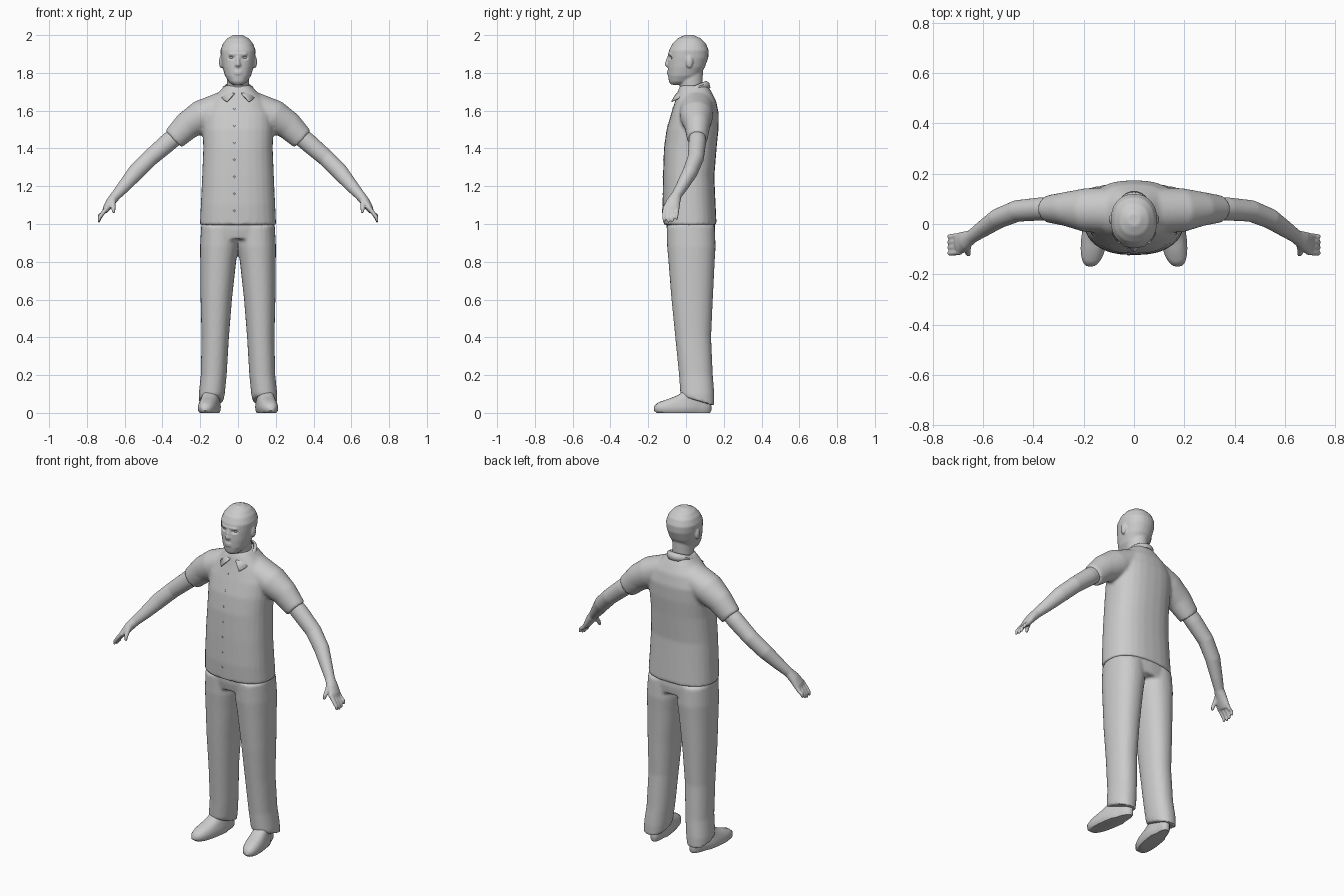
import bpy, bmesh, math
from mathutils import Vector, Matrix

if "Cube" in bpy.data.objects:
    bpy.data.objects.remove(bpy.data.objects["Cube"], do_unlink=True)

grey = bpy.data.materials.new("plain grey")
grey.use_nodes = True
grey.diffuse_color = (0.6, 0.6, 0.6, 1)
grey.node_tree.nodes["Principled BSDF"].inputs["Base Color"].default_value = (0.6, 0.6, 0.6, 1)

SIDES = 28


def superpoint(index, power):
    """Unit superellipse point number index."""
    angle = math.tau * index / SIDES
    c, s = math.cos(angle), math.sin(angle)
    return (math.copysign(abs(c) ** (2 / power), c),
            math.copysign(abs(s) ** (2 / power), s))


def flat_ring(z, front, back, left, right, power=2.0):
    """Level cross-section given by its four extents."""
    ring = []
    for i in range(SIDES):
        c, s = superpoint(i, power)
        ring.append(Vector(((left + right) / 2 + c * (right - left) / 2,
                            (front + back) / 2 + s * (back - front) / 2, z)))
    return ring


def skin(bm, rings):
    """Joins cross-sections into a closed solid."""
    rows = [[bm.verts.new(p) for p in ring] for ring in rings]
    for low, high in zip(rows, rows[1:]):
        for i in range(SIDES):
            j = (i + 1) % SIDES
            bm.faces.new((low[i], low[j], high[j], high[i]))
    bm.faces.new(rows[0])
    bm.faces.new(rows[-1])


def column(bm, table, power=2.0):
    """Symmetric body column from rows of height, front, back, half width."""
    skin(bm, [flat_ring(z, f, b, -w, w, power) for z, f, b, w in table])


def limb(bm, table, side):
    """Tube along a path from rows of x, y, z, depth radius, thickness radius."""
    points = [Vector((side * row[0], row[1], row[2])) for row in table]
    rings = []
    for k, row in enumerate(table):
        along = points[min(k + 1, len(points) - 1)] - points[max(k - 1, 0)]
        along.normalize()
        u = Vector((0, 1, 0))
        u = (u - along * along.y).normalized()
        v = along.cross(u)
        rings.append([points[k] + u * row[3] * c + v * row[4] * s
                      for c, s in (superpoint(i, 2) for i in range(SIDES))])
    skin(bm, rings)


def ball(bm, centre, size):
    matrix = Matrix.Translation(centre) @ Matrix.Diagonal((*size, 1))
    bmesh.ops.create_uvsphere(bm, u_segments=16, v_segments=10, radius=1, matrix=matrix)


def finish(bm, name, voxel=0, repeat=0, sharp=50):
    """Makes the object; a voxel size fuses its overlapping solids."""
    bmesh.ops.recalc_face_normals(bm, faces=bm.faces)
    mesh = bpy.data.meshes.new(name)
    bm.to_mesh(mesh)
    bm.free()
    obj = bpy.data.objects.new(name, mesh)
    bpy.context.collection.objects.link(obj)
    if voxel:
        remesh = obj.modifiers.new("fuse", "REMESH")
        remesh.mode = "VOXEL"
        remesh.voxel_size = voxel
        soften = obj.modifiers.new("soften", "SMOOTH")
        soften.iterations = repeat
        graph = bpy.context.evaluated_depsgraph_get()
        obj.data = bpy.data.meshes.new_from_object(obj.evaluated_get(graph))
        obj.modifiers.clear()
    obj.data.materials.clear()
    obj.data.materials.append(grey)
    for face in obj.data.polygons:
        face.use_smooth = True
    obj.data.set_sharp_from_angle(angle=math.radians(sharp))
    return obj


# Shirt body with both sleeves
bm = bmesh.new()
column(bm, [(0.995, -.118, .162, .202), (1.1, -.124, .157, .197), (1.25, -.122, .15, .19),
            (1.4, -.117, .162, .184), (1.5, -.103, .172, .187), (1.58, -.08, .174, .185),
            (1.65, -.058, .16, .15), (1.7, -.045, .135, .1), (1.735, -.03, .115, .066)], 2.4)
for side in (1, -1):
    limb(bm, [(.07, .055, 1.63, .09, .075), (.19, .055, 1.57, .088, .088), (.27, .06, 1.52, .068, .075),
              (.342, .06, 1.449, .054, .062)], side)
shirt = finish(bm, "shirt", .009, 5)

# Shirt buttons set on the front surface
for k in range(7):
    hit, spot, normal, _ = shirt.ray_cast(Vector((-.02, -1, 1.07 + k * .09)), Vector((0, 1, 0)))
    if hit:
        bm = bmesh.new()
        turn = normal.to_track_quat("Z", "Y").to_matrix().to_4x4()
        bmesh.ops.create_cone(bm, cap_ends=True, segments=12, radius1=.006, radius2=.005,
                              depth=.005, matrix=Matrix.Translation(spot) @ turn)
        finish(bm, "shirt_button", sharp=30)

# Folded collar with two front points
bm = bmesh.new()
rows = []
for k in range(-16, 17):
    t = math.radians(k * 165 / 16)
    tip = abs(k / 16) ** 6
    band = (.068 * math.sin(t), .033 + .074 * math.cos(t), 1.728 + .03 * math.cos(t))
    fold = (.082 * math.sin(t), .033 + .09 * math.cos(t), 1.718 + .03 * math.cos(t))
    edge = (.092 * math.sin(t * .85), .03 + .1 * math.cos(t) - .012 * tip,
            1.69 + .03 * math.cos(t) - .012 * tip)
    rows.append([bm.verts.new(p) for p in (band, fold, edge)])
for a, b in zip(rows, rows[1:]):
    for i in range(2):
        bm.faces.new((a[i], b[i], b[i + 1], a[i + 1]))
collar = finish(bm, "collar")
collar.modifiers.new("thickness", "SOLIDIFY").thickness = .006

# Trousers: hips and two legs, hems rising to the front
bm = bmesh.new()
column(bm, [(.92, -.092, .15, .19), (.97, -.102, .155, .196), (1.03, -.104, .15, .19)], 2.3)
LEG = [(.055, -.025, .15, .078, .208), (.1, -.03, .15, .07, .208), (.2, -.037, .142, .06, .197),
       (.4, -.057, .133, .048, .193), (.6, -.077, .142, .032, .198), (.8, -.093, .152, .01, .2),
       (.88, -.1, .157, -.002, .201), (.99, -.102, .152, -.004, .195)]
for side in (1, -1):
    rings = [flat_ring(z, f, b, side * inner, side * outer, 2.2) for z, f, b, inner, outer in LEG]
    for p in rings[0]:
        p.z += .3 * (.09 - p.y)
    skin(bm, rings)
finish(bm, "trousers", .009, 3)

# Shoes, toes turned outward
for side, label in ((1, "left"), (-1, "right")):
    bm = bmesh.new()
    rings = [flat_ring(z, f, b, -w, w, 2.5) for z, f, b, w in
             [(0, -.155, .128, .045), (.012, -.17, .134, .053), (.035, -.17, .134, .054),
              (.055, -.148, .132, .05), (.075, -.09, .13, .046), (.095, -.04, .128, .044),
              (.13, .0, .12, .04)]]
    for ring in rings:
        for p in ring:
            heel = .8 if p.y > .05 else 1
            p.x = side * (.148 - .15 * p.y + p.x * heel)
    skin(bm, rings)
    finish(bm, label + "_shoe")

# Bare arms with hands and fingers
for side, label in ((1, "left"), (-1, "right")):
    bm = bmesh.new()
    limb(bm, [(.3, .06, 1.49, .042, .048), (.37, .06, 1.432, .046, .049), (.465, .052, 1.35, .043, .045),
              (.54, .022, 1.275, .04, .044), (.605, -.022, 1.198, .032, .034),
              (.645, -.05, 1.153, .027, .027), (.672, -.066, 1.12, .037, .025),
              (.695, -.077, 1.085, .043, .02), (.705, -.08, 1.065, .04, .014)], side)
    for k in range(4):
        y = -.112 + .022 * k
        reach = (.004, .0, .004, .016)[k]
        limb(bm, [(.69, y, 1.09, .011, .012), (.718, y - .003, 1.055, .011, .011),
                  (.733, y - .004, 1.03 + reach, .01, .01),
                  (.738, y - .004, 1.008 + reach, .006, .006)], side)
    limb(bm, [(.66, -.075, 1.135, .017, .016), (.662, -.1, 1.105, .013, .013),
              (.66, -.118, 1.08, .011, .011), (.657, -.124, 1.058, .006, .007)], side)
    finish(bm, label + "_arm", .005, 3)

# Head with neck, nose, brow, lips and ears
bm = bmesh.new()
column(bm, [(1.66, -.025, .085, .055), (1.74, -.035, .088, .058), (1.82, -.05, .09, .06)])
column(bm, [(1.737, -.078, -.02, .026), (1.752, -.09, .03, .048), (1.785, -.095, .072, .069),
            (1.83, -.096, .1, .082), (1.88, -.094, .118, .09), (1.92, -.09, .12, .093),
            (1.955, -.072, .106, .08), (1.982, -.045, .08, .058), (2.0, -.008, .04, .025)], 2.2)
column(bm, [(1.832, -.103, -.07, .015), (1.842, -.114, -.07, .017), (1.855, -.111, -.07, .012),
            (1.895, -.096, -.07, .009)])
ball(bm, (0, -.083, 1.9), (.052, .013, .009))
for z in (1.796, 1.807):
    ball(bm, (0, -.09, z), (.024, .011, .006))
for side in (1, -1):
    ball(bm, (side * .09, .018, 1.858), (.011, .019, .033))
head = finish(bm, "head", .005, 4)

# Eye sockets pressed into the face, then the eyeballs
for side, label in ((1, "left"), (-1, "right")):
    centre = Vector((side * .035, -.085, 1.88))
    for vert in head.data.vertices:
        gap = Vector(((vert.co.x - centre.x) / .02, (vert.co.z - centre.z) / .011)).length
        if vert.co.y < -.03 and gap < 1:
            vert.co.y += .012 * (1 - gap * gap)
    bm = bmesh.new()
    ball(bm, centre + Vector((0, .017, 0)), (.014, .012, .008))
    finish(bm, label + "_eye")
